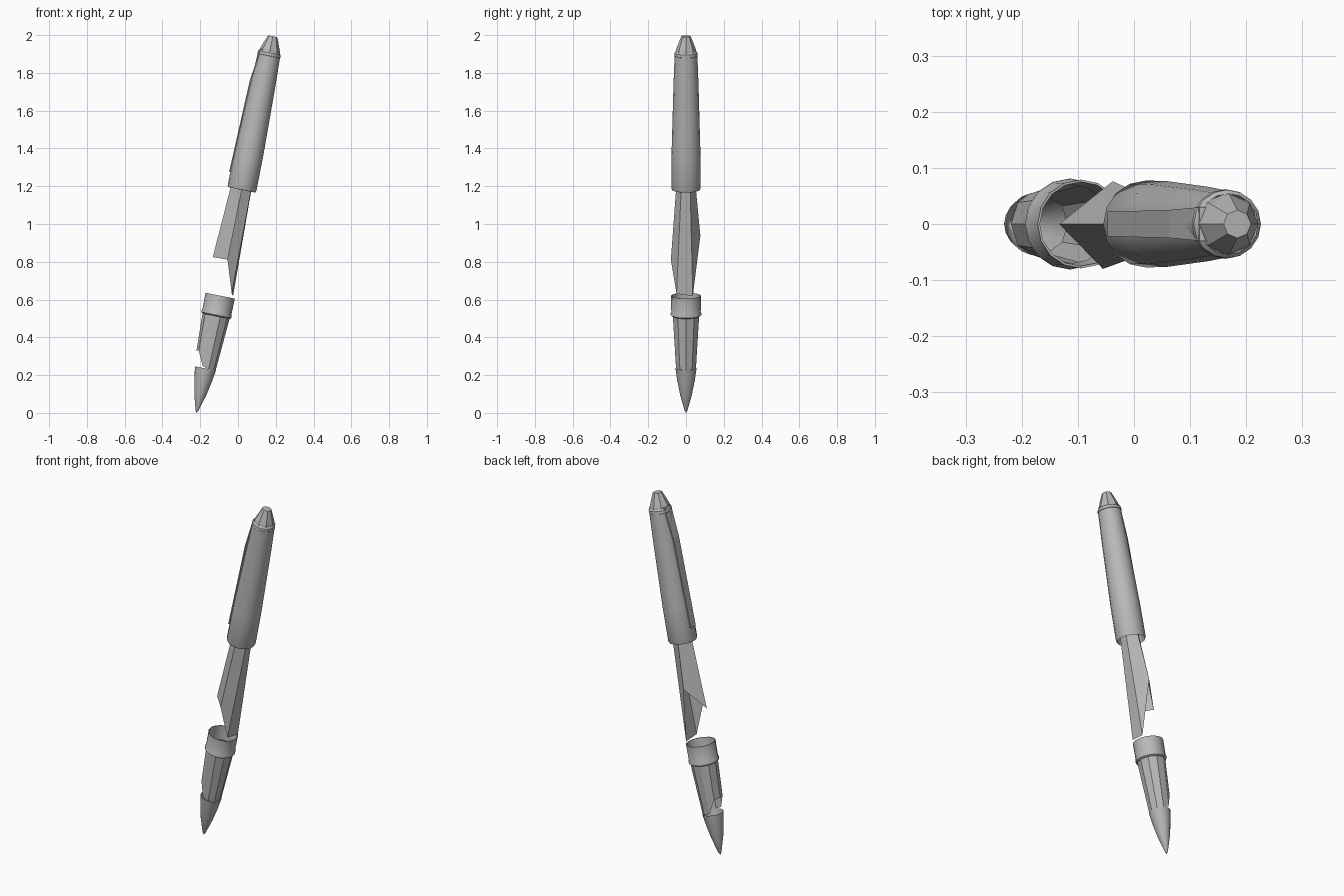
import bpy, bmesh, math
from mathutils import Matrix

if "Cube" in bpy.data.objects:
    bpy.data.objects.remove(bpy.data.objects["Cube"])

# The pen is built along local z, then leaned over by TILT with its tip at (-0.22, 0, 0)
TILT = 0.2
PLACE = Matrix.Translation((-0.22, 0, 0)) @ Matrix.Rotation(TILT, 4, 'Y')

grey = bpy.data.materials.new("pen grey")
grey.diffuse_color = (0.48, 0.48, 0.48, 1)
grey.use_nodes = True
grey.node_tree.nodes["Principled BSDF"].inputs["Base Color"].default_value = grey.diffuse_color


def make(name, rings, cap_end=False, closed=True, smooth=None):
    """Bridge successive rings of points into one surface."""
    bm = bmesh.new()
    rows = [[bm.verts.new(PLACE @ Matrix.Translation(p).to_translation()) for p in r]
            for r in rings]
    n = len(rows[0])
    for a, b in zip(rows, rows[1:]):
        for i in range(n if closed else n - 1):
            j = (i + 1) % n
            bm.faces.new((a[i], a[j], b[j], b[i]))
    if cap_end:
        bm.faces.new(rows[-1])
    bmesh.ops.remove_doubles(bm, verts=bm.verts, dist=0.0003)
    me = bpy.data.meshes.new(name)
    bm.to_mesh(me)
    bm.free()
    me.materials.append(grey)
    ob = bpy.data.objects.new(name, me)
    bpy.context.collection.objects.link(ob)
    if smooth:
        bpy.ops.object.select_all(action='DESELECT')
        ob.select_set(True)
        bpy.context.view_layer.objects.active = ob
        bpy.ops.object.shade_smooth_by_angle(angle=math.radians(smooth))
    return ob


def ring(r, t, n):
    return [(r * math.cos(2 * math.pi * i / n), r * math.sin(2 * math.pi * i / n), t)
            for i in range(n)]


def lathe(name, profile, n, **kw):
    return make(name, [ring(r, t, n) for r, t in profile], **kw)


# Pointed nose, open at its upper end
lathe("nose_cone", [(0.0001, 0.0), (0.008, 0.014), (0.032, 0.1), (0.047, 0.175),
                    (0.0565, 0.24)], 18, smooth=40)

# Grip: tapered facets, with the lower left portion broken away
N = 10
upper, lower = ring(0.074, 0.54, N), []
for x, y, t in ring(1, 0, N):
    t = 0.24 if x > 0.2 else 0.25 if x > -0.4 else 0.325
    r = 0.055 + (t - 0.24) * 0.12
    lower.append((x * r, y * r, t))
make("grip", [lower, upper])

# Threaded collar above the grip: thin open tube with a lower lip
lathe("grip_collar", [(0.072, 0.522), (0.081, 0.528), (0.081, 0.54), (0.078, 0.546),
                      (0.079, 0.633), (0.075, 0.633), (0.070, 0.55)], 16, smooth=30)

# Barrel: faceted sleeve whose lower end is torn off at a slant
foot = [(-0.079, 0.0, 0.826), (0.0, -0.080, 0.828), (0.058, -0.050, 0.655),
        (0.067, 0.036, 0.645), (-0.008, 0.076, 0.955)]
head = [(-0.055, 0.0, 1.30), (0.0, -0.046, 1.30), (0.048, -0.022, 1.30),
        (0.048, 0.020, 1.30), (-0.004, 0.044, 1.30)]
make("barrel", [foot, head])

# Cap: slightly tapered tube with an open lower mouth
lathe("cap", [(0.062, 1.30), (0.068, 1.225), (0.074, 1.205), (0.0775, 1.215),
              (0.0765, 1.40), (0.071, 1.60), (0.066, 1.78), (0.060, 1.935)],
      16, smooth=40)

# Band and end knob
lathe("cap_band", [(0.057, 1.925), (0.062, 1.930), (0.061, 1.945), (0.054, 1.953)],
      16, smooth=30)
lathe("end_knob", [(0.056, 1.945), (0.052, 1.965), (0.025, 2.034)], 8, cap_end=True)

# Pocket clip: thin bent strip along the left of the cap
path = [(-0.052, 1.955, 0.030), (-0.073, 1.781, 0.025), (-0.084, 1.284, 0.022)]
make("pocket_clip", [[(u, -w, t), (u, w, t), (u + 0.006, w, t), (u + 0.006, -w, t)]
                     for u, t, w in path], cap_end=True)
# Bracket joining the clip to the cap top
make("clip_bracket", [[(-0.053, -0.030, t), (-0.053, 0.030, t),
                       (-0.02, 0.030, t), (-0.02, -0.030, t)] for t in (1.925, 1.956)],
     cap_end=True)
